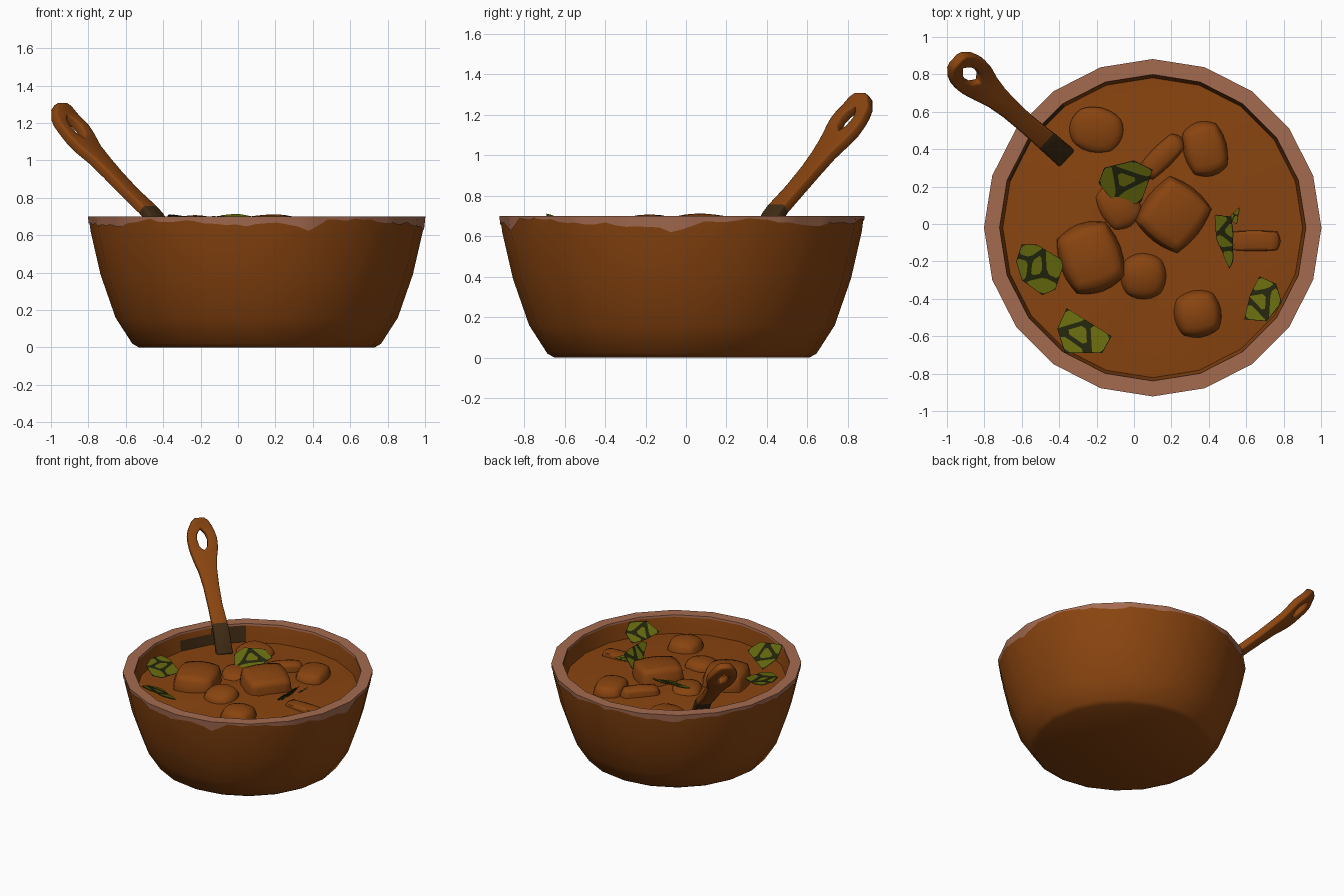
import bpy, bmesh, math, random
from mathutils import Vector, Matrix

if "Cube" in bpy.data.objects:
    bpy.data.objects.remove(bpy.data.objects["Cube"])

random.seed(4)
CX, CY, SIDES = 0.1, -0.02, 20


def mat(name, rgb):
    m = bpy.data.materials.new(name)
    m.diffuse_color = (*rgb, 1)
    m.use_nodes = True
    m.node_tree.nodes["Principled BSDF"].inputs["Base Color"].default_value = m.diffuse_color
    return m


BROWN = mat("warm_brown", (0.25, 0.058, 0.005))
RIM = mat("pale_clay", (0.37, 0.145, 0.08))
DARK = mat("dark_brown", (0.05, 0.024, 0.007))
GREEN = mat("leaf_green", (0.13, 0.14, 0.004))
VEIN = mat("leaf_vein", (0.016, 0.018, 0.004))


def finish(bm, name, mats, angle=40, recalc=True):
    if recalc:
        bmesh.ops.recalc_face_normals(bm, faces=bm.faces)
    me = bpy.data.meshes.new(name)
    bm.to_mesh(me)
    bm.free()
    ob = bpy.data.objects.new(name, me)
    bpy.context.collection.objects.link(ob)
    for m in mats:
        me.materials.append(m)
    bpy.ops.object.select_all(action='DESELECT')
    ob.select_set(True)
    bpy.context.view_layer.objects.active = ob
    bpy.ops.object.shade_smooth_by_angle(angle=math.radians(angle))
    return ob


def bowl_point(i, n, r, z):
    """Point i of n on a 20-sided outline of radius r."""
    t = i / n * SIDES
    k = math.floor(t)
    a, b = (Vector((math.cos(j * math.tau / SIDES), math.sin(j * math.tau / SIDES)))
            for j in (k, k + 1))
    p = a.lerp(b, t - k) * r
    return (CX + p.x, CY + p.y, z)


def lathe(bm, n, rows):
    """rows: functions i -> (r, z). Returns the rings of vertices."""
    rings = [[bm.verts.new(bowl_point(i, n, *row(i))) for i in range(n)] for row in rows]
    for a, b in zip(rings, rings[1:]):
        for i in range(n):
            bm.faces.new((a[i], a[(i + 1) % n], b[(i + 1) % n], b[i]))
    return rings


# bowl body, with a dark stain on the inner wall behind the spoon
profile = [(0.63, 0), (0.665, 0.02), (0.755, 0.16), (0.835, 0.39), (0.888, 0.62),
           (0.898, 0.697), (0.822, 0.697), (0.812, 0.64), (0.80, 0.55)]
bm = bmesh.new()
rings = lathe(bm, SIDES, [lambda i, p=p: p for p in profile])
bm.faces.new(rings[0])
for f in bm.faces:
    c = f.calc_center_median()
    ang = math.degrees(math.atan2(c.y - CY, c.x - CX))
    r = math.hypot(c.x - CX, c.y - CY)
    if r < 0.815 and 0.55 < c.z < 0.68 and 126 < ang < 162:
        f.material_index = 1 if c.z < 0.65 or ang < 144 else 0
finish(bm, "bowl", [BROWN, DARK])

# glazed rim with an uneven lower edge
def drip(i):
    a = i * 360 / 100
    z = 0.668 + 0.012 * math.sin(math.radians(a * 5)) + random.uniform(-0.01, 0.01)
    for centre, depth, width in ((287, 0.04, 8), (357, 0.045, 9), (120, 0.02, 9), (215, 0.02, 10)):
        d = abs((a - centre + 180) % 360 - 180)
        z -= depth * max(0, 1 - d / width)
    return (0.903 - 0.12 * (0.7 - z), z)


bm = bmesh.new()
lathe(bm, 100, [drip, lambda i: (0.902, 0.7), lambda i: (0.819, 0.7), lambda i: (0.817, 0.685)])
finish(bm, "rim_glaze", [RIM], recalc=False)

# stew surface
bm = bmesh.new()
rings = lathe(bm, SIDES, [lambda i, r=r, z=z: (r, z + (random.uniform(-.008, .008) if r < .75 else 0))
                          for r, z in ((0.806, 0.56), (0.72, 0.568), (0.5, 0.58), (0.25, 0.59), (0.1, 0.595))])
bm.faces.new(rings[-1])
finish(bm, "stew", [BROWN], 60, recalc=False)


# chunks in the stew: cubes partly rounded to balls
def chunk(name, loc, half, rot=0, tilt=0, roundness=0.7):
    bm = bmesh.new()
    bmesh.ops.create_cube(bm, size=2)
    bmesh.ops.subdivide_edges(bm, edges=bm.edges, cuts=5, use_grid_fill=True)
    for v in bm.verts:
        v.co = v.co.lerp(v.co.normalized() * 1.1, roundness)
    m = (Matrix.Translation(loc) @ Matrix.Rotation(math.radians(rot), 4, 'Z')
         @ Matrix.Rotation(math.radians(tilt), 4, 'X') @ Matrix.Diagonal((*half, 1)))
    bm.transform(m)
    finish(bm, name, [BROWN], 70)


chunk("large_chunk", (0.21, 0.05, 0.58), (0.17, 0.16, 0.125), 52, 5, 0.5)
chunk("left_chunk", (-0.23, -0.18, 0.58), (0.16, 0.18, 0.12), 20, 0, 0.65)
chunk("front_chunk", (0.34, -0.48, 0.56), (0.12, 0.12, 0.10), 10, 0, 0.8)
chunk("round_slice", (0.05, -0.28, 0.58), (0.115, 0.115, 0.07), 0, 8, 0.9)
chunk("back_slice", (-0.2, 0.5, 0.57), (0.135, 0.115, 0.05), -15, 6, 0.9)
chunk("back_chunk", (0.38, 0.4, 0.57), (0.11, 0.14, 0.075), 15, 0, 0.75)
chunk("back_strip", (0.15, 0.36, 0.57), (0.14, 0.06, 0.075), 45, 0, 0.6)
chunk("middle_chunk", (-0.08, 0.1, 0.55), (0.11, 0.13, 0.08), 30, 0, 0.8)
chunk("right_strip", (0.64, -0.09, 0.55), (0.14, 0.055, 0.055), 0, 0, 0.4)

# spoon handle: (x, y, z, half width, half hole width)
rows = [(-0.37, 0.36, 0.56, .06, 0), (-0.45, 0.43, 0.70, .058, 0), (-0.48, 0.455, 0.735, .056, 0),
        (-0.58, 0.54, 0.83, .052, 0), (-0.67, 0.62, 0.925, .056, 0), (-0.74, 0.68, 1.0, .066, 0),
        (-0.80, 0.73, 1.06, .085, 0), (-0.835, 0.765, 1.105, .10, 0), (-0.852, 0.78, 1.13, .105, .03),
        (-0.88, 0.805, 1.17, .108, .04), (-0.905, 0.825, 1.20, .102, .03),
        (-0.925, 0.845, 1.23, .09, 0), (-0.945, 0.865, 1.28, .06, 0), (-0.952, 0.872, 1.30, .03, 0)]
side = Vector((0.68, 0.73, 0))
bm = bmesh.new()
for sign in (1, -1):
    strip = [[bm.verts.new(Vector(r[:3]) + side * sign * w) for w in (r[4], r[3])] for r in rows]
    for k, (a, b) in enumerate(zip(strip, strip[1:])):
        f = bm.faces.new((a[0], a[1], b[1], b[0]) if sign > 0 else (a[1], a[0], b[0], b[1]))
        f.material_index = 1 if k < 2 else 0
bmesh.ops.remove_doubles(bm, verts=bm.verts, dist=0.0005)
spoon = finish(bm, "spoon_handle", [BROWN, DARK], 50)
mod = spoon.modifiers.new("thickness", 'SOLIDIFY')
mod.thickness, mod.offset = 0.055, 0
mod = spoon.modifiers.new("soft_edges", 'BEVEL')
mod.width, mod.segments = 0.012, 2
mod.angle_limit = math.radians(50)


# leaves: dark sheets with green cells on both faces
def clip(poly, point, normal):
    """Keep the part of a 2D polygon behind a line."""
    out = []
    for a, b in zip(poly, poly[1:] + poly[:1]):
        da, db = (a - point).dot(normal), (b - point).dot(normal)
        if da <= 0:
            out.append(a)
        if da * db < 0:
            out.append(a.lerp(b, da / (da - db)))
    return out


def leaf(name, outline, z, slope_x, slope_y, gap=0.012):
    poly = [Vector(p) for p in outline]
    mid = sum(poly, Vector((0, 0))) / len(poly)
    n = Vector((-slope_x, -slope_y, 1)).normalized()

    def lift(p, h):
        d = p - mid
        return Vector((p.x, p.y, z + slope_x * d.x + slope_y * d.y)) + n * h

    seeds = [mid.lerp(p, random.uniform(0.5, 0.75)) for p in poly[::2]]
    seeds.append(mid + Vector((random.uniform(-.02, .02), random.uniform(-.02, .02))))
    bm = bmesh.new()
    bm.faces.new([bm.verts.new(lift(p, 0)) for p in poly])
    for s in seeds:
        cell = [p.lerp(mid, 0.02) for p in poly]
        for o in seeds:
            if o is not s and cell:
                d = (o - s).normalized()
                cell = clip(cell, (s + o) / 2 - d * gap, d)
        if len(cell) < 3:
            continue
        c = sum(cell, Vector((0, 0))) / len(cell)
        # cut the corners so the cells look rounded
        cell = [q for a, b in zip(cell, cell[1:] + cell[:1])
                for q in (a.lerp(b, 0.2), a.lerp(b, 0.8))]
        for h in (0.004, -0.004):
            f = bm.faces.new([bm.verts.new(lift(p, h)) for p in (cell if h > 0 else cell[::-1])])
            f.material_index = 1
    finish(bm, name, [VEIN, GREEN], 30, recalc=False)


leaf("leaf_back", [(-.19, .22), (-.08, .08), (.04, .12), (.1, .29), (0, .34), (-.16, .3)], 0.665, 0, 0.42)
leaf("leaf_left", [(-.63, -.2), (-.6, -.3), (-.49, -.38), (-.42, -.35), (-.37, -.2), (-.52, -.11), (-.6, -.11)],
     0.655, -0.15, 0.05)
leaf("leaf_front", [(-.36, -.45), (-.41, -.56), (-.37, -.69), (-.17, -.69), (-.12, -.6), (-.28, -.5)],
     0.65, -0.15, -0.45)
leaf("leaf_middle", [(.41, .05), (.43, -.05), (.51, -.24), (.53, -.2), (.53, -.05), (.52, .04)], 0.64, 1.1, 0)
leaf("leaf_middle_tip", [(.51, .02), (.55, -.0), (.565, .09), (.52, .05)], 0.64, 0.6, 0, 0.004)
leaf("leaf_right", [(.67, -.28), (.62, -.38), (.59, -.51), (.71, -.52), (.79, -.42), (.76, -.32)],
     0.64, 0.4, -0.25)
